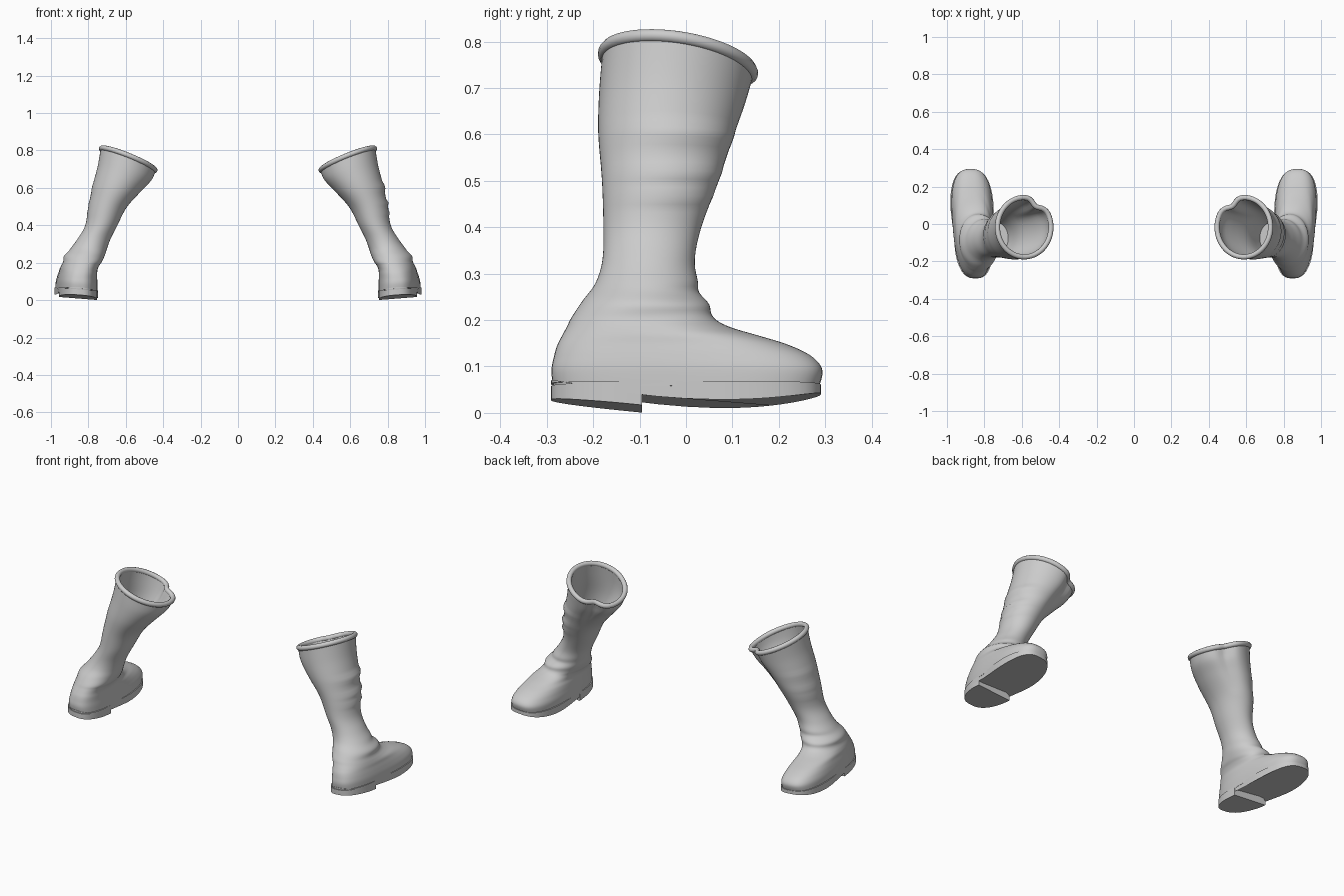
import bpy, bmesh, math
from mathutils import Vector

if "Cube" in bpy.data.objects:
    bpy.data.objects.remove(bpy.data.objects["Cube"])

SEG = 56
# Boot sections, bottom to top:
# z, back y, front y, back x, back half width, front x, front half width, x tilt, y tilt, squareness
ROWS = [
    (.050, -.285, .285, .848, .100, .875, .118, .08, .00, .72),
    (.090, -.290, .294, .848, .101, .873, .117, .07, .00, .74),
    (.120, -.285, .272, .846, .102, .872, .108, .06, .00, .78),
    (.145, -.278, .222, .842, .102, .870, .100, .05, .00, .82),
    (.165, -.268, .160, .838, .102, .868, .096, .03, .00, .86),
    (.185, -.257, .095, .832, .103, .855, .098, .00, .00, .90),
    (.205, -.247, .060, .825, .105, .838, .102, .00, .00, .94),
    (.240, -.224, .042, .818, .107, .820, .107, .00, .00, 1.0),
    (.280, -.195, .027, .796, .097, .796, .097, .00, .00, 1.0),
    (.330, -.180, .019, .768, .088, .768, .088, .00, .00, 1.0),
    (.400, -.178, .033, .731, .086, .731, .086, .00, .00, 1.0),
    (.500, -.181, .070, .697, .102, .697, .102, .04, .00, 1.0),
    (.600, -.189, .103, .646, .130, .646, .130, .12, -.02, 1.0),
    (.680, -.187, .128, .606, .144, .606, .144, .26, -.08, 1.0),
    (.752, -.180, .146, .587, .147, .587, .147, .40, -.14, 1.0),
]
TOP = len(ROWS) - 1


def row_at(u):
    i = min(int(u), TOP - 1)
    t = u - i
    p0, p1, p2, p3 = (ROWS[min(max(i + k, 0), TOP)] for k in (-1, 0, 1, 2))
    return [.5 * (2 * b + (c - a) * t + (2 * a - 5 * b + 4 * c - d) * t * t
                  + (3 * b - a - 3 * c + d) * t ** 3)
            for a, b, c, d in zip(p0, p1, p2, p3)]


def bump(v, centre, width):
    return math.exp(-((v - centre) / width) ** 2)


def spow(v, e):
    return math.copysign(abs(v) ** e, v)


def ring(u, side, offset=0.0, folds=0.0):
    z, yb, yf, xb, wb, xf, wf, tx, ty, sq = row_at(u)
    yc, hy = (yb + yf) / 2, (yf - yb) / 2
    pts = []
    for k in range(SEG):
        a = 2 * math.pi * k / SEG
        deg = math.degrees(a)
        outer = deg if deg < 180 else deg - 360
        s, c = spow(math.sin(a), sq), spow(math.cos(a), sq)
        t = (1 + s) / 2
        xc, hw = xb + (xf - xb) * t, wb + (wf - wb) * t
        # notch beside the front of the opening, fold lines, ankle crease
        d = offset
        d -= .028 * bump(deg, 122, 16) * min(max((z - .5) / .2, 0), 1)
        f = bump(z, .592, .014) + bump(z, .512, .012) + .7 * bump(z, .468, .012)
        d += folds * f * bump(outer, 20, 50)
        d += .007 * (bump(z, .232, .014) - bump(z, .262, .014)) * bump(outer, 60, 60)
        x = xc + (hw + d) * c
        y = yc + (hy + d) * s
        zz = z + tx * (x - (xb + xf) / 2) + ty * (y - yc)
        pts.append(Vector((side * x, y, zz)))
    return pts


def mesh_object(name, rings, angle=40):
    bm = bmesh.new()
    vs = [[bm.verts.new(p) for p in r] for r in rings]
    for a, b in zip(vs, vs[1:]):
        n = len(a)
        for k in range(n):
            bm.faces.new((a[k], a[(k + 1) % n], b[(k + 1) % n], b[k]))
    bm.faces.new(vs[0])
    bm.faces.new(vs[-1])
    bmesh.ops.recalc_face_normals(bm, faces=bm.faces)
    me = bpy.data.meshes.new(name)
    bm.to_mesh(me)
    bm.free()
    ob = bpy.data.objects.new(name, me)
    bpy.context.collection.objects.link(ob)
    bpy.ops.object.select_all(action='DESELECT')
    ob.select_set(True)
    bpy.context.view_layer.objects.active = ob
    bpy.ops.object.shade_smooth_by_angle(angle=math.radians(angle))
    return ob


def sole_outline(side):
    pts = []
    for p in ring(0, side, .006):
        waist = 1 - .07 * bump(p.y, -.06, .09)
        pts.append((.86 + (abs(p.x) - .86) * waist, p.y))
    return pts


def slab(name, side, pts, bottom, top):
    mesh_object(name, [[Vector((side * x, y, f(x, y))) for x, y in pts]
                       for f in (bottom, top)], 30)


def build_boot(label, side, folds):
    # upper: outer skin, then inner lining
    steps = 6
    outer = [ring(i / steps, side, 0, folds) for i in range(TOP * steps + 1)]
    inner = [ring(i / 3, side, -.014) for i in range(TOP * 3, 28, -1)]
    mesh_object(label + "_boot_upper", outer + inner, 60)

    # rolled rim
    cu = bpy.data.curves.new(label + "_rim", 'CURVE')
    cu.dimensions = '3D'
    cu.bevel_depth, cu.bevel_resolution = .014, 3
    sp = cu.splines.new('POLY')
    pts = ring(TOP, side, -.004)
    sp.points.add(len(pts) - 1)
    for q, p in zip(sp.points, pts):
        q.co = (*p, 1)
    sp.use_cyclic_u = True
    sp.use_smooth = True
    bpy.context.collection.objects.link(bpy.data.objects.new(label + "_rim", cu))

    # sole and heel block, rolled slightly towards the outer side
    roll = lambda x: .08 * (x - .745)
    outline = sole_outline(side)
    top = lambda x, y: .050 + roll(x) + .02 * max(-y - .1, 0)
    slab(label + "_sole", side, outline,
         lambda x, y: .010 + roll(x) + .5 * (y - .09) ** 2 * (1 if y > .09 else .7), top)
    heel = [p for p in outline if p[1] < -.1]
    cut = [p for p in outline if p[1] >= -.1]
    edge = [(max(p[0] for p in heel), -.095), (min(p[0] for p in heel), -.095)]
    heel.sort(key=lambda p: math.atan2(p[1] + .1, p[0] - .85))
    slab(label + "_heel", side, heel + edge,
         lambda x, y: max(.1 * (-.095 - y) + roll(x), 0), lambda x, y: .049 + roll(x))


build_boot("right", 1, .012)
build_boot("left", -1, .003)
